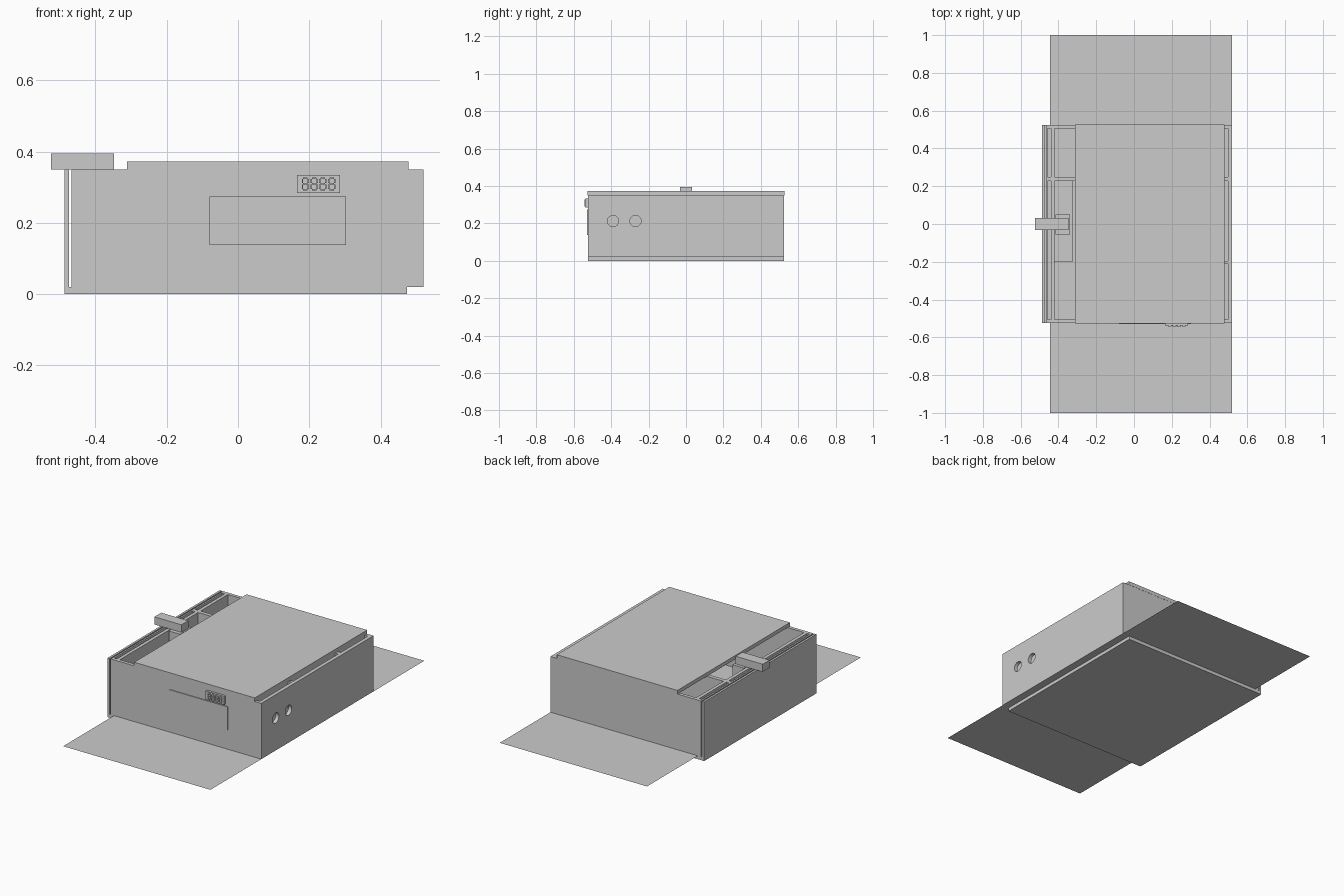
import bpy

if "Cube" in bpy.data.objects:
    bpy.data.objects.remove(bpy.data.objects["Cube"])


def box(name, x0, x1, y0, y1, z0, z1):
    """Axis-aligned box given by its limits."""
    bpy.ops.mesh.primitive_cube_add(size=1, location=((x0 + x1) / 2, (y0 + y1) / 2, (z0 + z1) / 2))
    ob = bpy.context.object
    ob.name = ob.data.name = name
    ob.scale = (x1 - x0, y1 - y0, z1 - z0)
    bpy.ops.object.transform_apply(location=False, rotation=False, scale=True)
    return ob


W = 0.525            # half width in y
T = 0.02             # panel thickness
Z0, Z1 = 0.02, 0.35  # wall bottom and top

# Thin ground sheet
bpy.ops.mesh.primitive_plane_add(size=1, location=(0.0375, 0, Z0))
sheet = bpy.context.object
sheet.name = "base_sheet"
sheet.scale = (0.965, 2, 1)
bpy.ops.object.transform_apply(location=False, rotation=False, scale=True)

# Bottom panel and sliding lid
box("bottom_panel", -0.487, 0.475, -W, W, 0, Z0)
box("lid", -0.312, 0.478, -W - 0.001, W + 0.001, Z1, 0.372)

# Front and back walls
box("front_wall", -0.457, 0.52, -W, -W + T, Z0, Z1)
box("back_wall", -0.457, 0.52, W - T, W, Z0, Z1)

# Left side: outer plate, narrow gap, frame wall, slot, inner wall
box("left_plate", -0.487, -0.474, -W, W, Z0, Z1)
box("left_frame_wall", -0.467, -0.457, -W, W, Z0, Z1)
box("left_inner_wall", -0.44, -0.42, -W + T, W - T, Z0, Z1)

# Right side: inner wall, slot, outer wall
box("right_inner_wall", 0.456, 0.476, -W + T, W - T, Z0, Z1)
right_wall = box("right_wall", 0.498, 0.52, -W + T, W - T, Z0, Z1)

# Two round ports through the right wall
for y in (-0.39, -0.27):
    bpy.ops.mesh.primitive_cylinder_add(vertices=32, radius=0.03, depth=0.1,
                                        location=(0.51, y, 0.212), rotation=(0, 1.5707963, 0))
    cutter = bpy.context.object
    cutter.hide_render = True
    mod = right_wall.modifiers.new("port", 'BOOLEAN')
    mod.object = cutter
    mod.solver = 'EXACT'
    bpy.context.view_layer.objects.active = right_wall
    bpy.ops.object.modifier_apply(modifier=mod.name)
    bpy.data.objects.remove(cutter)

# Dividers across slots and compartments
for name, x0, x1 in (("left_slot_divider", -0.457, -0.44),
                     ("compartment_divider", -0.42, 0.456),
                     ("right_slot_divider", 0.476, 0.498)):
    box(name, x0, x1, 0.227, 0.25, Z0, Z1)
box("right_slot_spacer", 0.476, 0.498, -0.21, -0.195, Z0, Z1)

# Latch: inner block, post and handle
box("latch_block", -0.42, -0.325, -0.2, 0.227, Z0, 0.24)
box("latch_post", -0.415, -0.34, -0.055, 0.05, 0.24, Z1)
box("handle", -0.525, -0.348, -0.032, 0.032, Z1, 0.395)

# Front label plate and display
box("front_plate", -0.08, 0.303, -W - 0.005, -W, 0.137, 0.273)
box("display", 0.165, 0.286, -W - 0.013, -W, 0.284, 0.334)

# Seven-segment bars on the display
B, HW, HH, ZC = 0.004, 0.008, 0.016, 0.309
for i, x in enumerate((0.189, 0.214, 0.238, 0.263)):
    y0, y1 = -W - 0.018, -W - 0.013
    for k in (-1, 0, 1):
        z = ZC + k * HH
        box(f"segment_h_{i}", x - HW + B / 2, x + HW - B / 2, y0, y1, z - B / 2, z + B / 2)
    for sx in (-1, 1):
        for sz in (-1, 1):
            z, xc = ZC + sz * HH / 2, x + sx * HW
            box(f"segment_v_{i}", xc - B / 2, xc + B / 2, y0, y1, z - HH / 2 + B / 2, z + HH / 2 - B / 2)
